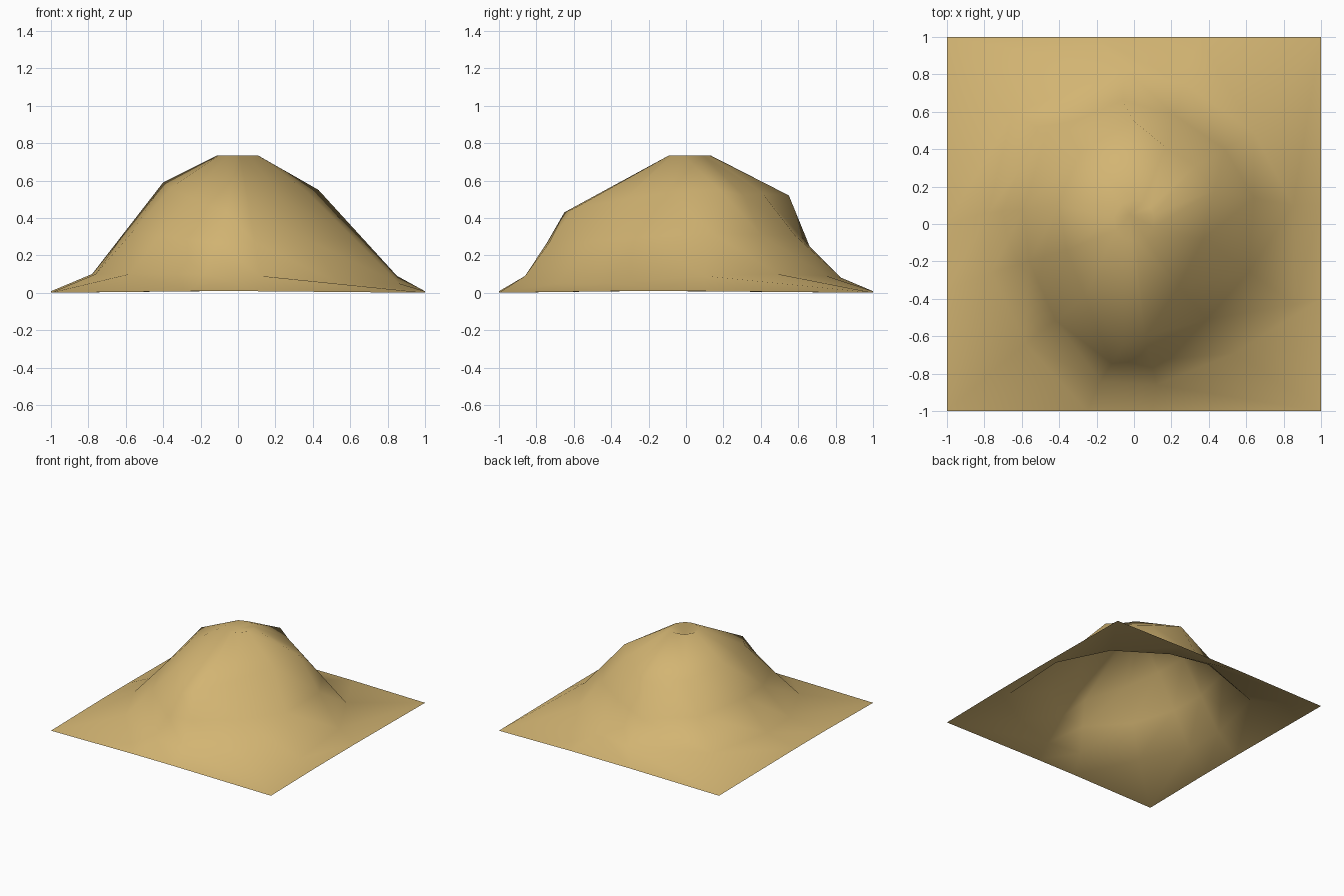
import bpy, bmesh
from mathutils import Vector

if "Cube" in bpy.data.objects:
    bpy.data.objects.remove(bpy.data.objects["Cube"])

# One spoke per direction: shoulder xyz, foot xyz, border xy
SPOKES = [
    ((.43, .18, .55), (.85, .10, .09), (1, .1)),
    ((.33, .31, .52), (.64, .49, .10), (1, 1)),
    ((.17, .41, .53), (.27, .75, .09), (.35, 1)),
    ((.00, .55, .52), (-.05, .83, .08), (-.2, 1)),
    ((-.28, .39, .52), (-.65, .59, .10), (-1, 1)),
    ((-.40, .10, .59), (-.78, .06, .10), (-1, 0)),
    ((-.36, -.14, .56), (-.76, -.26, .10), (-1, -.35)),
    ((-.26, -.39, .51), (-.58, -.64, .10), (-1, -1)),
    ((-.06, -.65, .43), (-.18, -.84, .10), (-.25, -1)),
    ((.06, -.60, .45), (.12, -.86, .09), (.1, -1)),
    ((.24, -.33, .50), (.54, -.69, .05), (1, -1)),
    ((.37, -.08, .54), (.86, -.43, .05), (1, -.4)),
]

bm = bmesh.new()
rows = []
for shoulder, foot, border in SPOKES:
    s, f = Vector(shoulder), Vector(foot)
    d = Vector((s.x, s.y - .05, 0)).normalized()
    top = Vector((d.x * .11, .02 + d.y * .11, .735))
    mid = s.lerp(f, .5)
    if s.y > .5:                      # steeper back wall
        mid = Vector((-.06, .66, .25))
    edge = Vector((border[0], border[1], .008 if 1 > abs(border[0] * border[1]) else 0))
    rows.append([bm.verts.new(p) for p in (top, s, mid, f, edge)])

# Shallow dent at the summit
dent = bm.verts.new((-.02, .05, .70))
for i, a in enumerate(rows):
    b = rows[(i + 1) % len(rows)]
    bm.faces.new((dent, a[0], b[0]))
    for k in range(4):
        bm.faces.new((a[k], a[k + 1], b[k + 1], b[k]))
bm.normal_update()
for f in bm.faces:
    f.smooth = True

mesh = bpy.data.meshes.new("sand_hill")
bm.to_mesh(mesh)
bm.free()
sand = bpy.data.materials.new("sand")
sand.diffuse_color = (.65, .46, .17, 1)
sand.use_nodes = True
sand.node_tree.nodes["Principled BSDF"].inputs["Base Color"].default_value = sand.diffuse_color
mesh.materials.append(sand)
hill = bpy.data.objects.new("sand_hill", mesh)
bpy.context.collection.objects.link(hill)
